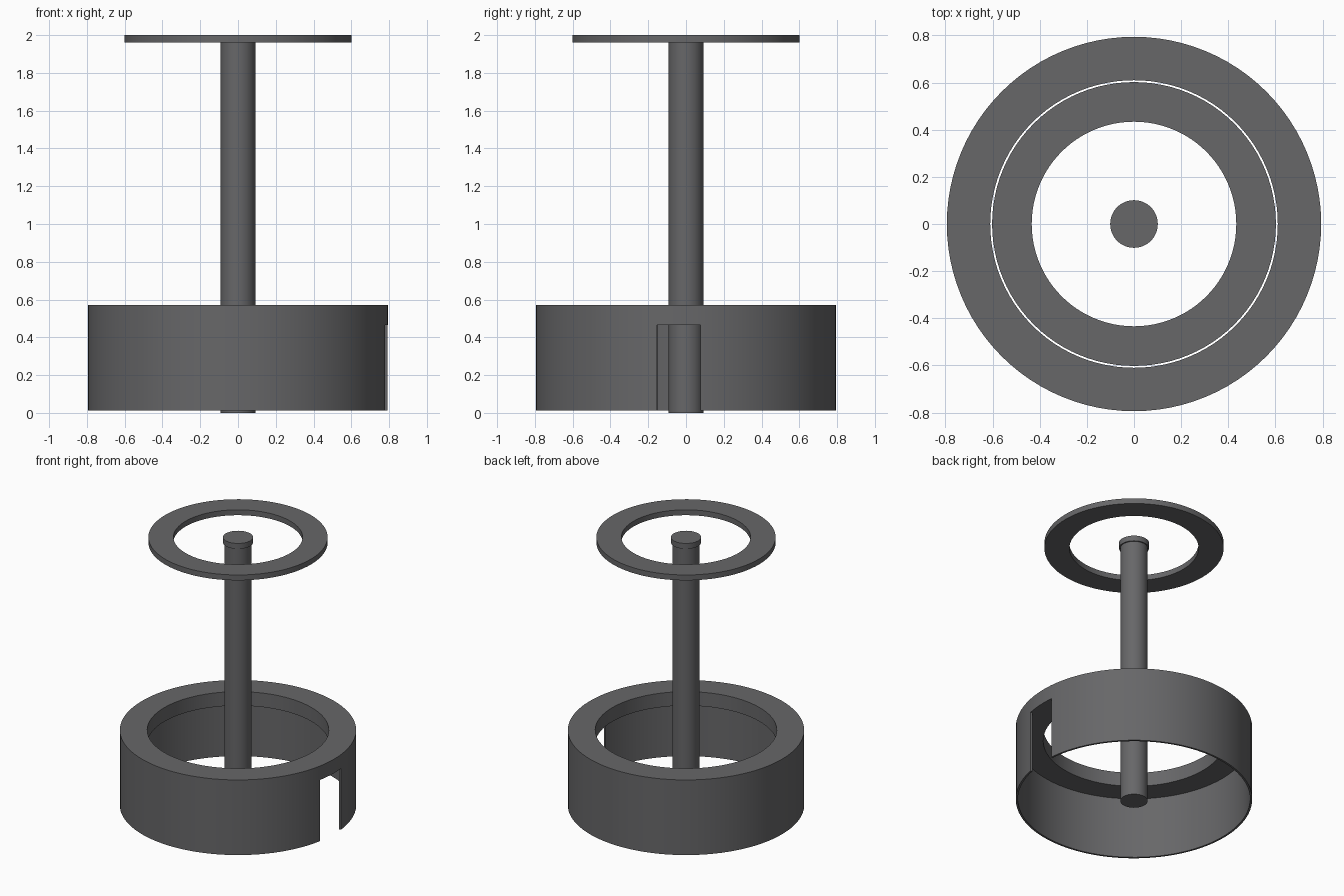
import bpy, bmesh, math

if "Cube" in bpy.data.objects:
    bpy.data.objects.remove(bpy.data.objects["Cube"])

metal = bpy.data.materials.new("dark_grey")
metal.diffuse_color = (0.135, 0.135, 0.14, 1.0)
metal.use_nodes = True
metal.node_tree.nodes["Principled BSDF"].inputs["Base Color"].default_value = metal.diffuse_color


def finish(name, bm):
    """Turn a bmesh into a smooth-shaded, single-colour object."""
    bmesh.ops.recalc_face_normals(bm, faces=bm.faces)
    mesh = bpy.data.meshes.new(name)
    bm.to_mesh(mesh)
    bm.free()
    mesh.materials.append(metal)
    obj = bpy.data.objects.new(name, mesh)
    bpy.context.collection.objects.link(obj)
    bpy.ops.object.select_all(action='DESELECT')
    obj.select_set(True)
    bpy.context.view_layer.objects.active = obj
    bpy.ops.object.shade_smooth_by_angle(angle=math.radians(30))
    return obj


def ring(name, profile, angles, notch=None):
    """Revolve a closed (radius, z) profile. In the notch sector, the last
    wall strip (points 3-4-5-6) is left out and its two ends are capped."""
    bm = bmesh.new()
    n, m = len(angles), len(profile)
    cols = [[bm.verts.new((r * math.cos(a), r * math.sin(a), z))
             for r, z in profile] for a in angles]
    for i in range(n):
        c, d = cols[i], cols[(i + 1) % n]
        pairs = [(k, (k + 1) % m) for k in range(m)]
        if notch and notch[0] - 1e-6 < angles[i] < notch[1] - 1e-6:
            pairs = [(0, 1), (1, 2), (2, 3), (3, 6), (6, 0)]
        for p, q in pairs:
            bm.faces.new((c[p], d[p], d[q], c[q]))
    if notch:
        for edge in notch:
            c = cols[angles.index(edge)]
            bm.faces.new(c[3:7])
    bmesh.ops.delete(bm, geom=[v for v in bm.verts if not v.link_faces],
                     context='VERTS')
    return finish(name, bm)


def cylinder(name, radius, z0, z1, sides=64):
    bm = bmesh.new()
    bmesh.ops.create_cone(bm, cap_ends=True, segments=sides, radius1=radius,
                          radius2=radius, depth=z1 - z0)
    bmesh.ops.translate(bm, verts=bm.verts, vec=(0, 0, (z0 + z1) / 2))
    return finish(name, bm)


SIDES = 96
circle = [-math.pi + 2 * math.pi * i / SIDES for i in range(SIDES)]

# Base: thick collar on a thin skirt, with a slot through the skirt at +x
R = 0.794
slot = (math.asin(-0.154 / R), math.asin(0.077 / R))
base_angles = sorted([a for a in circle
                      if all(abs(a - s) > 0.008 for s in slot)] + list(slot))
ring("base_housing",
     [(0.61, 0.466), (0.61, 0.57), (R, 0.57), (R, 0.466),
      (R, 0.013), (R - 0.014, 0.013), (R - 0.014, 0.466)],
     base_angles, slot)

# Centre post and its slightly wider cap
cylinder("post", 0.092, 0.0, 1.96)
cylinder("post_cap", 0.101, 1.96, 2.0)

# Floating flat ring around the cap
ring("top_ring", [(0.434, 1.96), (0.434, 2.0), (0.602, 2.0), (0.602, 1.96)],
     circle)
